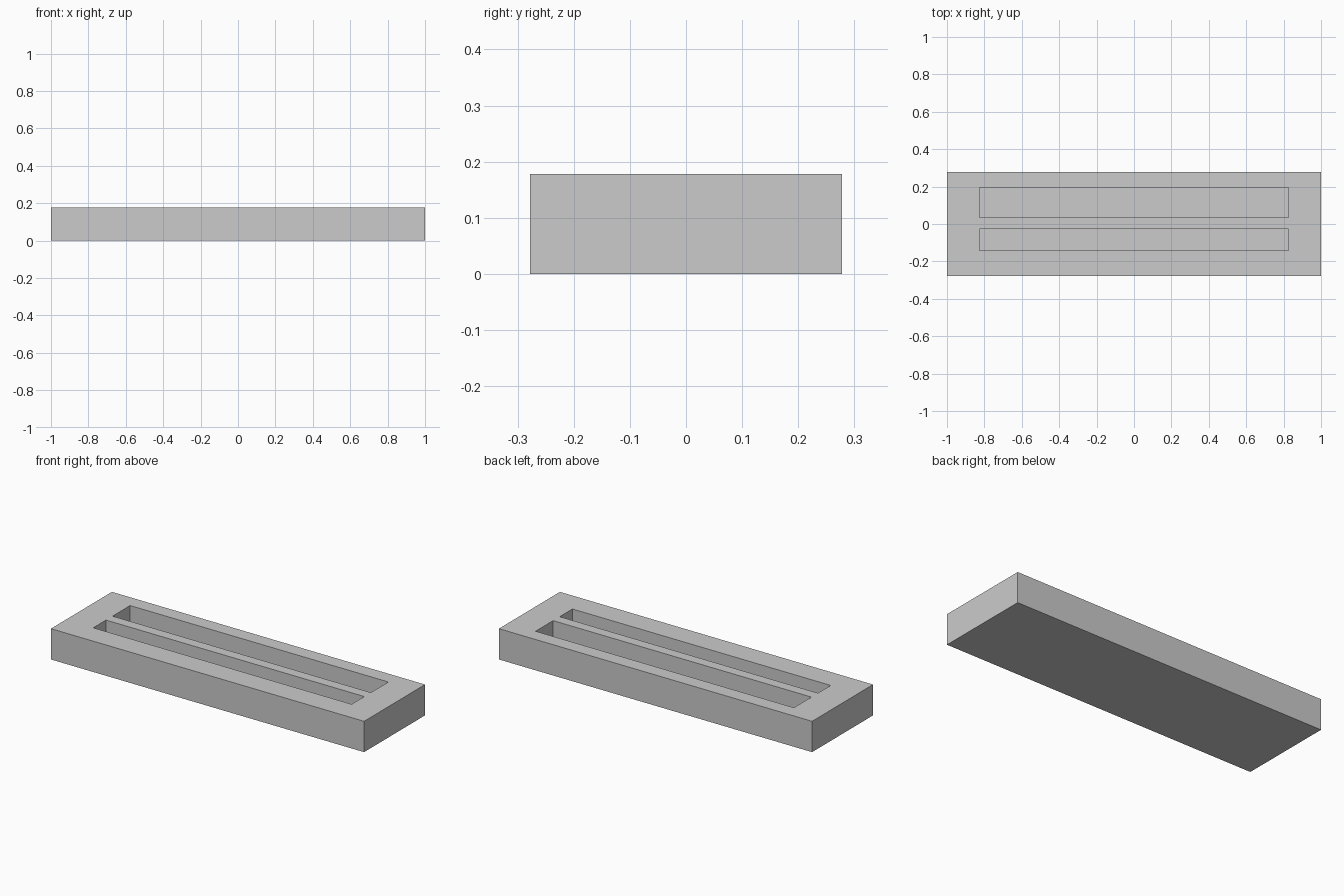
import bpy
import bmesh

cube = bpy.data.objects.get("Cube")
if cube:
    bpy.data.objects.remove(cube, do_unlink=True)

LENGTH, DEPTH, HEIGHT = 2.0, 0.556, 0.178
SLOT_END = 0.825
SLOT_FLOOR = 0.04
SLOTS = {"narrow_slot": (-0.142, -0.026), "wide_slot": (0.034, 0.194)}

grey = bpy.data.materials.new("plain grey")
grey.use_nodes = True
colour = (0.6, 0.6, 0.6, 1)
grey.diffuse_color = colour
grey.node_tree.nodes["Principled BSDF"].inputs["Base Color"].default_value = colour


def box(name, low, high):
    """Axis-aligned box between two corners."""
    mesh = bpy.data.meshes.new(name)
    bm = bmesh.new()
    bmesh.ops.create_cube(bm, size=1)
    for v in bm.verts:
        v.co = [l + (c + 0.5) * (h - l) for c, l, h in zip(v.co, low, high)]
    bm.to_mesh(mesh)
    bm.free()
    mesh.materials.append(grey)
    obj = bpy.data.objects.new(name, mesh)
    bpy.context.collection.objects.link(obj)
    return obj


# Solid block
block = box("slotted_block", (-LENGTH / 2, -DEPTH / 2, 0),
            (LENGTH / 2, DEPTH / 2, HEIGHT))

# Two blind slots cut down from the top
for name, (front, back) in SLOTS.items():
    cutter = box(name + "_cutter", (-SLOT_END, front, SLOT_FLOOR),
                 (SLOT_END, back, HEIGHT + 0.1))
    cutter.hide_render = True
    cutter.hide_viewport = True
    cutter.display_type = 'WIRE'
    cut = block.modifiers.new(name, 'BOOLEAN')
    cut.operation = 'DIFFERENCE'
    cut.solver = 'EXACT'
    cut.object = cutter
